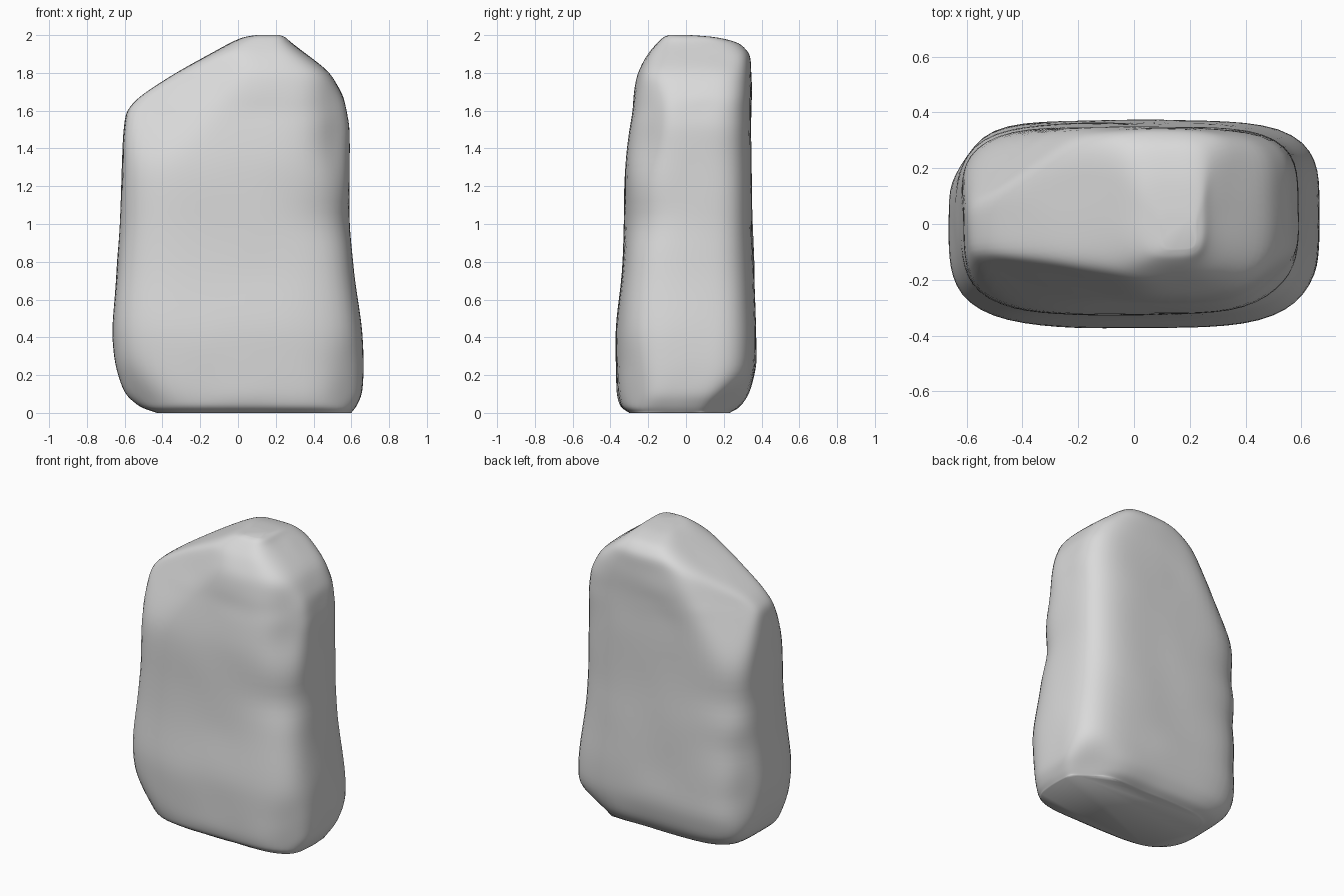
import bpy, bmesh, math
from mathutils import Vector, noise

cube = bpy.data.objects.get("Cube")
if cube:
    bpy.data.objects.remove(cube, do_unlink=True)

stone = bpy.data.materials.new("pale_grey_stone")
stone.use_nodes = True
stone.diffuse_color = (0.7, 0.7, 0.7, 1)
stone.node_tree.nodes["Principled BSDF"].inputs["Base Color"].default_value = (0.7, 0.7, 0.7, 1)

# Outline of the boulder: height, left, right, front, back
OUTLINE = [
    (0.00, -0.43, 0.60, -0.30, 0.23),
    (0.03, -0.52, 0.625, -0.35, 0.29),
    (0.10, -0.60, 0.66, -0.365, 0.34),
    (0.25, -0.65, 0.665, -0.37, 0.375),
    (0.45, -0.67, 0.655, -0.375, 0.37),
    (0.75, -0.64, 0.61, -0.34, 0.36),
    (1.00, -0.625, 0.59, -0.325, 0.35),
    (1.30, -0.62, 0.59, -0.325, 0.35),
    (1.50, -0.605, 0.595, -0.30, 0.345),
    (1.60, -0.595, 0.58, -0.285, 0.345),
    (1.68, -0.52, 0.56, -0.275, 0.345),
    (1.80, -0.33, 0.49, -0.255, 0.34),
    (1.90, -0.15, 0.36, -0.20, 0.335),
    (1.96, -0.04, 0.28, -0.15, 0.28),
    (1.99, 0.03, 0.25, -0.12, 0.16),
    (2.00, 0.10, 0.22, -0.09, 0.02),
]

# Broken corners: a point on each flat break and the way it faces
BREAKS = [
    (Vector((-0.52, 0.30, 1.32)), Vector((-0.65, 0.65, 0.37))),
    (Vector((-0.50, -0.13, 1.64)), Vector((-0.32, -0.85, 0.38))),
    (Vector((0.49, -0.25, 1.30)), Vector((0.70, -0.70, 0.15))),
    (Vector((-0.54, -0.31, 0.25)), Vector((-0.60, -0.60, -0.40))),
    (Vector((-0.60, 0.25, 0.30)), Vector((-0.85, 0.52, 0.0))),
    (Vector((0.56, 0.31, 0.17)), Vector((0.42, 0.60, -0.68))),
    (Vector((0.55, -0.29, 0.20)), Vector((0.60, -0.75, -0.12))),
]

# Weathered hollows: centre, horizontal reach, vertical reach, depth
HOLLOWS = [
    (Vector((0.52, -0.27, 1.03)), 0.18, 0.08, 0.05),
    (Vector((0.52, -0.25, 1.40)), 0.15, 0.10, 0.02),
    (Vector((0.57, 0.33, 0.78)), 0.08, 0.05, 0.02),
    (Vector((-0.55, 0.32, 1.04)), 0.16, 0.05, 0.05),
    (Vector((-0.57, 0.32, 0.72)), 0.14, 0.05, 0.04),
    (Vector((-0.58, 0.32, 0.40)), 0.10, 0.04, 0.02),
    (Vector((-0.62, -0.10, 1.27)), 0.10, 0.04, 0.02),
]
SIDES = 80
STEPS = 5


def weather(p, centre):
    """Break off corners, then press in hollows and gentle unevenness."""
    for spot, facing in BREAKS:
        excess = (p - spot).dot(facing)
        if excess > 0:
            level = Vector((facing.x, facing.y, 0))
            p = p - level * excess / level.length_squared
    inward = Vector((centre.x - p.x, centre.y - p.y, 0)).normalized()
    push = 0.008 * noise.noise(p * 4) + 0.006 * noise.noise(p * 9)
    for spot, reach, tall, depth in HOLLOWS:
        d = p - spot
        push += depth * math.exp(-(d.x ** 2 + d.y ** 2) / reach ** 2 - (d.z / tall) ** 2)
    return p + inward * push


def add_ring(bm, level):
    """Rounded box section, squarer at the back than at the front."""
    z, left, right, front, back = level
    centre = Vector(((left + right) / 2, (front + back) / 2, z))
    ring = []
    for i in range(SIDES):
        a = math.tau * i / SIDES
        c, s = math.cos(a), math.sin(a)
        power = 4.2 if s < 0 else 5.2
        r = (abs(c) ** power + abs(s) ** power) ** (-1 / power)
        p = centre + Vector((c * r * (right - left) / 2, s * r * (back - front) / 2, 0))
        ring.append(bm.verts.new(weather(p, centre)))
    return ring


# Loft the boulder through its outline
bm = bmesh.new()
rings = []
for low, high in zip(OUTLINE, OUTLINE[1:]):
    for k in range(STEPS):
        t = k / STEPS
        rings.append(add_ring(bm, [a + (b - a) * t for a, b in zip(low, high)]))
rings.append(add_ring(bm, OUTLINE[-1]))
for lower, upper in zip(rings, rings[1:]):
    for i in range(SIDES):
        j = (i + 1) % SIDES
        bm.faces.new((lower[i], lower[j], upper[j], upper[i]))
bm.faces.new(list(reversed(rings[0])))
bm.faces.new(rings[-1])

# Soften the creases, keeping the resting face and the peak in place
soft = [v for v in bm.verts if 0.005 < v.co.z < 1.995]
for _ in range(9):
    bmesh.ops.smooth_vert(bm, verts=soft, factor=0.5,
                          use_axis_x=True, use_axis_y=True, use_axis_z=True)
bmesh.ops.recalc_face_normals(bm, faces=bm.faces)

mesh = bpy.data.meshes.new("boulder")
bm.to_mesh(mesh)
bm.free()
mesh.materials.append(stone)
boulder = bpy.data.objects.new("boulder", mesh)
bpy.context.collection.objects.link(boulder)
for face in mesh.polygons:
    face.use_smooth = True
